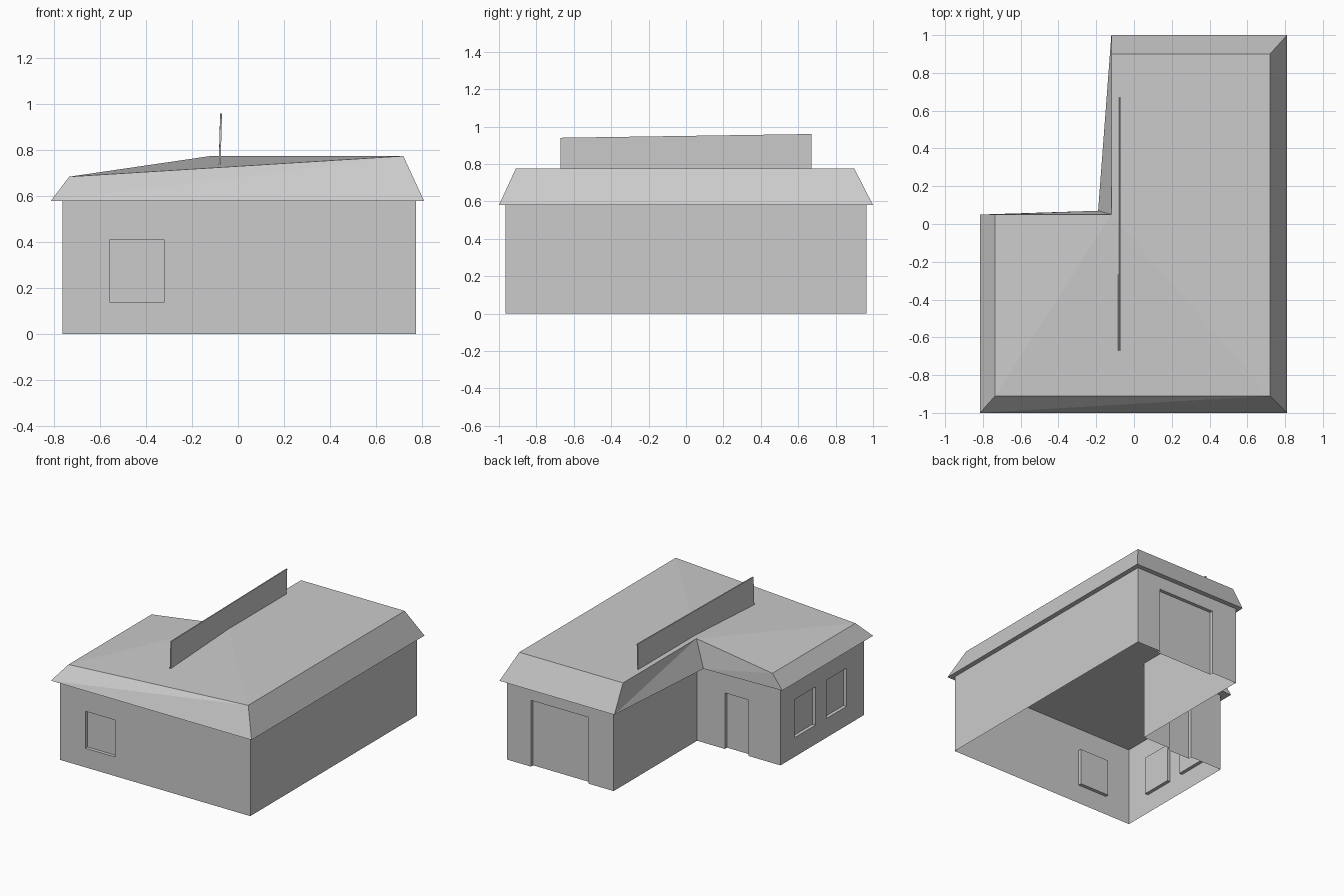
import bpy
import bmesh
from mathutils import Vector

cube = bpy.data.objects.get("Cube")
if cube:
    bpy.data.objects.remove(cube, do_unlink=True)

grey = bpy.data.materials.new("plain_grey")
grey.use_nodes = True
shade = (0.6, 0.6, 0.6, 1)
grey.diffuse_color = shade
grey.node_tree.nodes["Principled BSDF"].inputs["Base Color"].default_value = shade

UP = Vector((0, 0, 1))
EAVE = 0.58


def build(name, faces):
    """Make an object from polygons given as lists of points."""
    bm = bmesh.new()
    for points in faces:
        bm.faces.new([bm.verts.new(p) for p in points])
    bmesh.ops.remove_doubles(bm, verts=bm.verts[:], dist=0.0001)
    mesh = bpy.data.meshes.new(name)
    bm.to_mesh(mesh)
    bm.free()
    mesh.materials.append(grey)
    obj = bpy.data.objects.new(name, mesh)
    bpy.context.collection.objects.link(obj)
    return obj


def wall(name, start, end, openings=(), depth=0.025):
    """Single-sided wall with recessed openings (u0, u1, z0, z1)."""
    start, end = Vector((*start, 0)), Vector((*end, 0))
    along = (end - start).normalized()
    inward = UP.cross(along)

    def rect(u0, u1, z0, z1, d=0):
        return [start + along * u + UP * z + inward * d
                for u, z in ((u0, z0), (u1, z0), (u1, z1), (u0, z1))]

    faces, u = [], 0
    for u0, u1, z0, z1 in openings:
        faces.append(rect(u, u0, 0, EAVE))
        faces.append(rect(u0, u1, z1, EAVE))
        if z0 > 0:
            faces.append(rect(u0, u1, 0, z0))
        outer, inner = rect(u0, u1, z0, z1), rect(u0, u1, z0, z1, depth)
        faces.append(inner)
        for i in range(4):
            if i == 0 and z0 == 0:
                continue                      # doors have no sill
            j = (i + 1) % 4
            faces.append([outer[i], outer[j], inner[j], inner[i]])
        u = u1
    faces.append(rect(u, (end - start).length, 0, EAVE))
    build(name, faces)


# Walls around the L-shaped plan, open underneath
corners = [(-0.765, -0.965), (0.775, -0.965), (0.775, 0.965),
           (-0.09, 0.965), (-0.09, 0), (-0.765, 0)]
walls = [
    ("front_wall", [(0.205, 0.445, 0.14, 0.41)]),
    ("left_wall", []),
    ("back_wall", [(0.195, 0.66, 0, 0.485)]),
    ("inner_side_wall", []),
    ("inner_back_wall", [(0.225, 0.415, 0, 0.41)]),
    ("right_wall", [(0.165, 0.405, 0.14, 0.42), (0.53, 0.765, 0.14, 0.42)]),
]
for i, (name, openings) in enumerate(walls):
    wall(name, corners[i], corners[(i + 1) % 6], openings)

# Roof: sloping edges from the eaves to a folded top
eaves = [(x, y, EAVE) for x, y in
         ((-0.815, -1), (0.81, -1), (0.81, 1), (-0.12, 1), (-0.19, 0.07), (-0.815, 0.05))]
top = [(-0.735, -0.91, 0.685), (0.72, -0.91, 0.775), (0.72, 0.9, 0.775),
       (-0.12, 0.9, 0.775), (-0.12, 0.05, 0.775), (-0.735, 0.05, 0.685)]
roof = [eaves[::-1]]
for i in range(6):
    j = (i + 1) % 6
    roof += [[eaves[i], eaves[j], top[j]], [eaves[i], top[j], top[i]]]
for fold in ((1, 2, 3, 4), (0, 1, 4), (0, 4, 5)):
    roof.append([top[k] for k in fold])
build("roof", roof)

# Thin upright panel on the roof, leaning slightly
T = 0.004
ends = []
for y, height in ((-0.67, 0.94), (0.67, 0.96)):
    ends.append([(-0.081 - T, y, 0.7), (-0.081 + T, y, 0.7),
                 (-0.074 + T, y, height), (-0.074 - T, y, height)])
near, far = ends
panel = [near, far[::-1]]
for i in range(4):
    j = (i + 1) % 4
    panel.append([near[j], near[i], far[i], far[j]])
build("roof_panel", panel)
